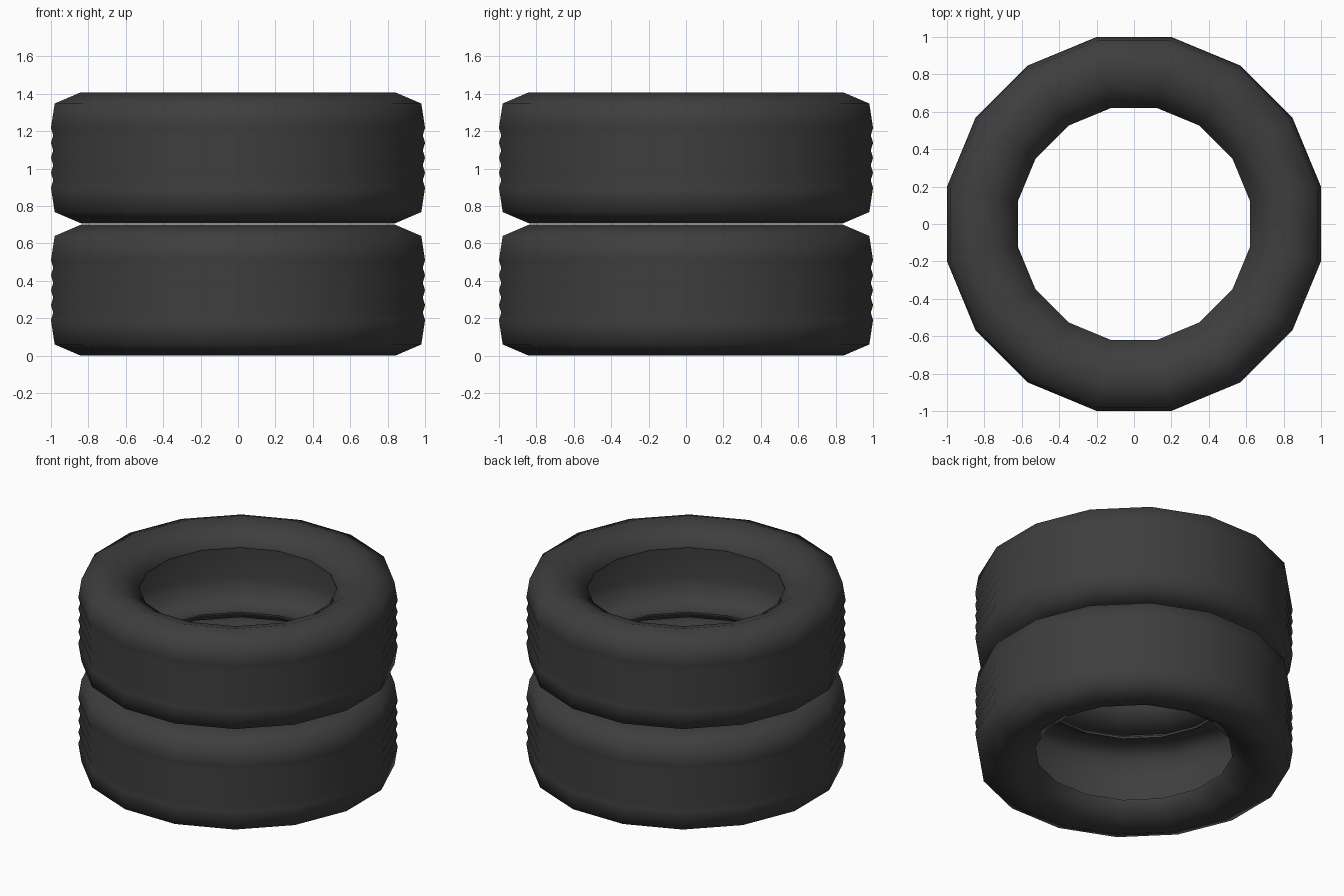
import bpy, bmesh, math

if "Cube" in bpy.data.objects:
    bpy.data.objects.remove(bpy.data.objects["Cube"])

SIDES = 16
HEIGHT = 0.70
FLAT = 1 / math.cos(math.pi / SIDES)   # flat-to-centre distance -> corner radius

rubber = bpy.data.materials.new("black rubber")
rubber.diffuse_color = (0.048, 0.048, 0.048, 1)
rubber.use_nodes = True
rubber.node_tree.nodes["Principled BSDF"].inputs["Base Color"].default_value = rubber.diffuse_color
rubber.roughness = 0.8

# Upper half of the tyre section (flat radius, height above mid plane):
# tread with shallow grooves, shoulder, dished sidewall, lip, hollow liner
half = [(1.0, 0.0), (0.988, 0.04), (1.0, 0.08), (0.988, 0.12), (1.0, 0.16),
        (0.98, 0.29), (0.84, 0.35), (0.73, 0.315), (0.62, 0.24),
        (0.622, 0.225), (0.73, 0.285), (0.83, 0.315), (0.94, 0.265),
        (0.96, 0.14)]
profile = half + [(r, -z) for r, z in reversed(half[1:])]


def tyre(name, base):
    bm = bmesh.new()
    rings = []
    for r, z in profile:
        ring = []
        for i in range(SIDES):
            a = 2 * math.pi * (i + 0.5) / SIDES
            ring.append(bm.verts.new((r * FLAT * math.cos(a),
                                      r * FLAT * math.sin(a),
                                      base + HEIGHT / 2 + z)))
        rings.append(ring)
    for k, ring in enumerate(rings):
        nxt = rings[(k + 1) % len(rings)]
        for i in range(SIDES):
            j = (i + 1) % SIDES
            bm.faces.new((ring[i], ring[j], nxt[j], nxt[i]))
    bmesh.ops.recalc_face_normals(bm, faces=bm.faces)
    for f in bm.faces:
        f.smooth = True
    # crisp edge around the lip only
    for e in bm.edges:
        if len(e.link_faces) == 2 and e.calc_face_angle() > math.radians(70):
            e.smooth = False
    mesh = bpy.data.meshes.new(name)
    bm.to_mesh(mesh)
    bm.free()
    mesh.materials.append(rubber)
    bpy.context.collection.objects.link(bpy.data.objects.new(name, mesh))


# Two stacked tyres
tyre("lower_tyre", 0.0)
tyre("upper_tyre", 0.708)
